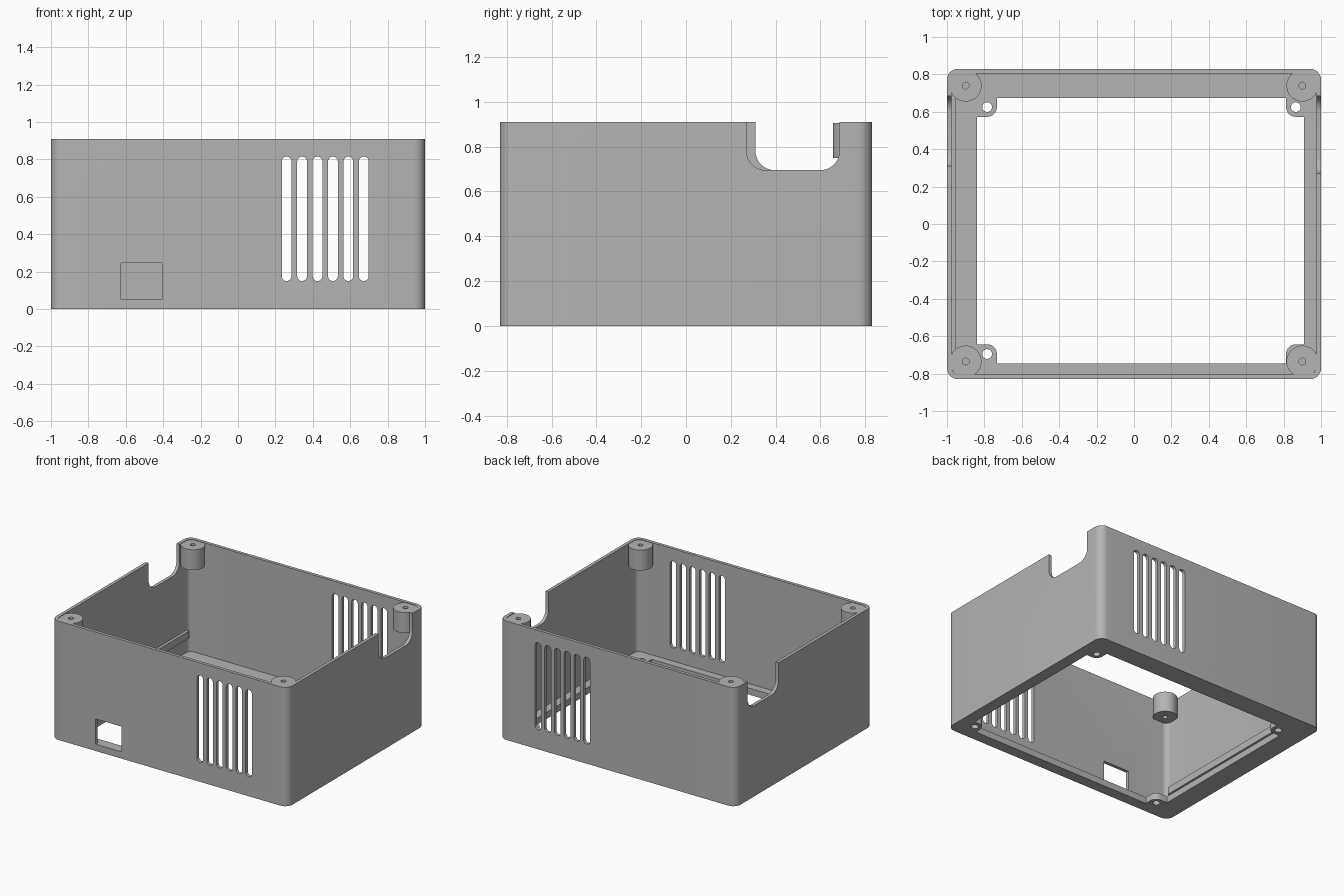
import bpy, bmesh
from math import cos, sin, pi, radians
from mathutils import Vector

cube = bpy.data.objects.get("Cube")
if cube:
    bpy.data.objects.remove(cube, do_unlink=True)

grey = bpy.data.materials.new("plain grey")
grey.use_nodes = True
grey.diffuse_color = (0.46, 0.46, 0.46, 1)
grey.node_tree.nodes["Principled BSDF"].inputs["Base Color"].default_value = grey.diffuse_color

WIDTH, DEPTH, HEIGHT = 1.0, 0.83, 0.91
WALL, FLOOR = 0.025, 0.05


def arc(cx, cy, r, start, end, steps=8):
    angles = [start + (end - start) * i / steps for i in range(steps + 1)]
    return [(cx + r * cos(a), cy + r * sin(a)) for a in angles]


def rounded_rect(x0, x1, y0, y1, r):
    corners = [(x1 - r, y1 - r), (x0 + r, y1 - r), (x0 + r, y0 + r), (x1 - r, y0 + r)]
    return [p for i, (cx, cy) in enumerate(corners)
            for p in arc(cx, cy, r, i * pi / 2, (i + 1) * pi / 2)]


def circle(cx, cy, r):
    return arc(cx, cy, r, 0, 2 * pi, 40)[:-1]


def prism(name, outline, low, high, axis="z"):
    """Extrude a 2D outline along one axis."""
    place = {"x": lambda a, b, h: (h, a, b),
             "y": lambda a, b, h: (a, h, b),
             "z": lambda a, b, h: (a, b, h)}[axis]
    bm = bmesh.new()
    face = bm.faces.new([bm.verts.new(place(a, b, low)) for a, b in outline])
    moved = bmesh.ops.extrude_face_region(bm, geom=[face])["geom"]
    bmesh.ops.translate(bm, vec=Vector(place(0, 0, high - low)),
                        verts=[v for v in moved if isinstance(v, bmesh.types.BMVert)])
    bmesh.ops.recalc_face_normals(bm, faces=bm.faces)
    mesh = bpy.data.meshes.new(name)
    bm.to_mesh(mesh)
    bm.free()
    mesh.materials.append(grey)
    obj = bpy.data.objects.new(name, mesh)
    bpy.context.collection.objects.link(obj)
    return obj


def cut(obj, cutter):
    """Subtract a cutter, keep the result and discard the cutter."""
    mod = obj.modifiers.new("cut", "BOOLEAN")
    mod.operation, mod.solver, mod.object = "DIFFERENCE", "EXACT", cutter
    graph = bpy.context.evaluated_depsgraph_get()
    mesh = bpy.data.meshes.new_from_object(obj.evaluated_get(graph))
    obj.modifiers.clear()
    obj.data = mesh
    bpy.data.objects.remove(cutter, do_unlink=True)


# Open-topped shell with rounded upright corners
shell = prism("enclosure_shell", rounded_rect(-WIDTH, WIDTH, -DEPTH, DEPTH, 0.06), 0, HEIGHT)
inner_x, inner_y = WIDTH - WALL, DEPTH - WALL
cut(shell, prism("cavity", rounded_rect(-inner_x, inner_x, -inner_y, inner_y, 0.04), FLOOR, 1.2))

# Floor opening with a rounded screw tab left standing in each corner
left, right, front, back = -0.84, 0.91, -0.745, 0.675
tab = 0.052
screws = [(0.865, 0.625), (-0.785, 0.625), (-0.785, -0.695), (0.865, -0.695)]
corners = [(right, back), (left, back), (left, front), (right, front)]
opening = []
for i, ((cx, cy), (ex, ey)) in enumerate(zip(screws, corners)):
    sx, sy = (1 if ex > 0 else -1), (1 if ey > 0 else -1)
    along_y = [(ex, cy - sy * tab)]
    along_x = [(cx - sx * tab, ey)]
    curve = arc(cx, cy, tab, -sy * pi / 2, -sy * pi / 2 - sx * sy * pi / 2)
    notch = along_y + curve + along_x
    opening += notch if i % 2 == 0 else notch[::-1]
cut(shell, prism("floor_opening", opening, -0.1, 0.1))
for cx, cy in screws:
    cut(shell, prism("screw_hole", circle(cx, cy, 0.026), -0.1, 0.1))

# Vent slots through the front and back walls
for i in range(6):
    x = 0.26 + 0.0825 * i
    cut(shell, prism("vent_slot", rounded_rect(x - 0.026, x + 0.026, 0.15, 0.815, 0.0255), -1, 1, "y"))

# Rectangular port in the front wall
cut(shell, prism("port", [(-0.625, 0.052), (-0.405, 0.052), (-0.405, 0.245), (-0.625, 0.245)],
                 -1, -0.7, "y"))

# Round-bottomed notches in the top of both side walls
cut(shell, prism("notch", rounded_rect(0.27, 0.685, 0.695, 1.3, 0.085), 0.9, 1.1, "x"))
cut(shell, prism("notch", rounded_rect(0.31, 0.685, 0.695, 1.3, 0.085), -1.1, -0.9, "x"))
parts = [shell]

# Drilled lid bosses in the top corners
for side, x in (("left", 0.9), ("right", -0.9)):
    for end, y in (("front", -0.735), ("back", 0.74)):
        boss = prism(f"{end}_{side}_boss", circle(x, y, 0.085), 0.75, HEIGHT - 0.004)
        cut(boss, prism("boss_hole", circle(x, y, 0.018), 0.6, 1.1))
        parts.append(boss)

# Narrow rail inside one side wall
parts.append(prism("side_rail", [(-0.985, 0.165), (-0.953, 0.165), (-0.953, 0.22), (-0.985, 0.22)],
                   -0.77, 0.77, "y"))

# Smooth the curves and keep the edges crisp
bpy.ops.object.select_all(action="DESELECT")
for part in parts:
    part.select_set(True)
bpy.context.view_layer.objects.active = shell
bpy.ops.object.shade_smooth_by_angle(angle=radians(30))
